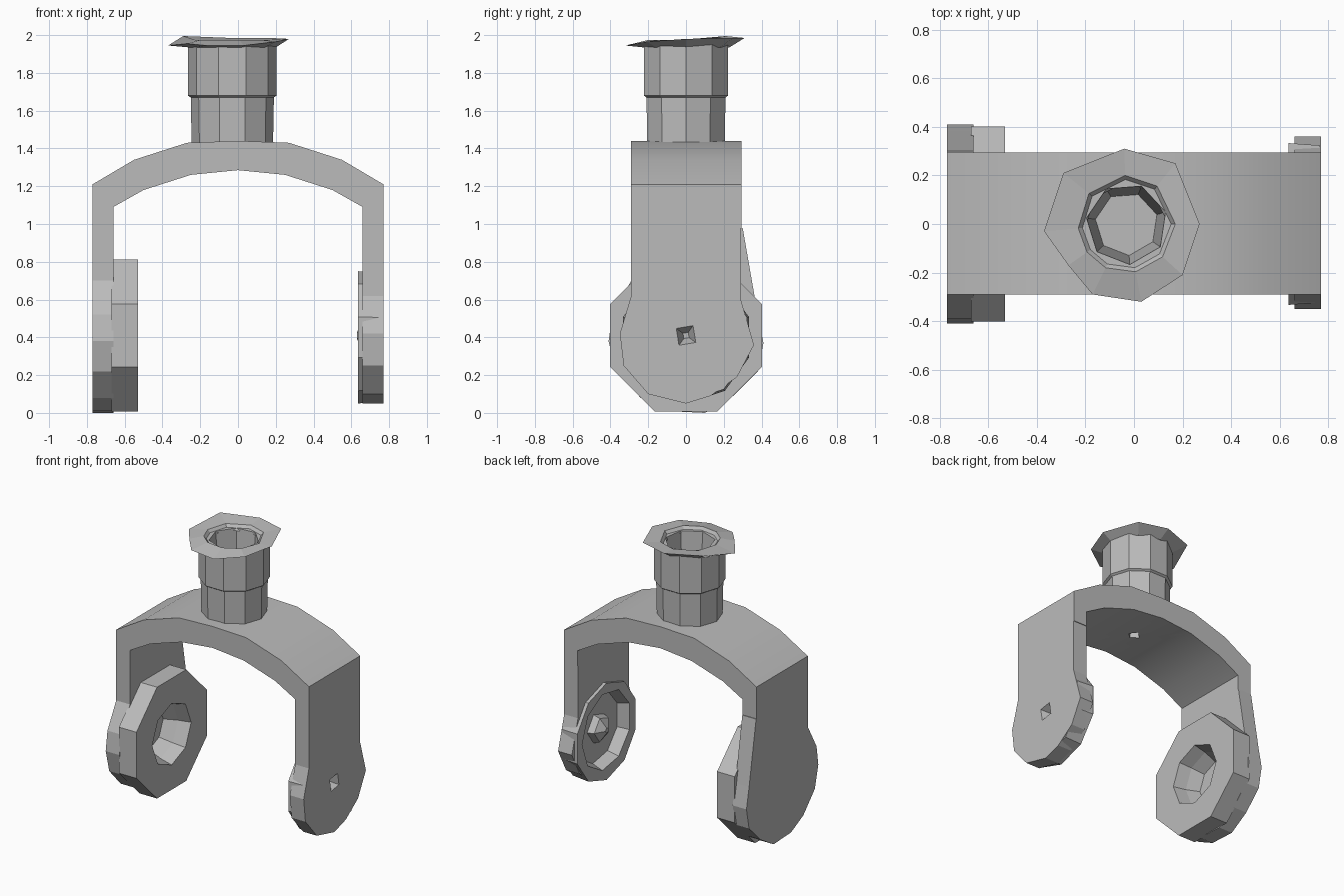
import bpy
from math import sin, cos, pi
from mathutils import Vector

cube = bpy.data.objects.get("Cube")
if cube:
    bpy.data.objects.remove(cube, do_unlink=True)

grey = bpy.data.materials.new("plain grey")
grey.use_nodes = True
COLOUR = (0.5, 0.5, 0.5, 1)
grey.diffuse_color = COLOUR
grey.node_tree.nodes["Principled BSDF"].inputs["Base Color"].default_value = COLOUR


def point(axis, u, v, w):
    """Place a profile point (u, v) at distance w along the axis."""
    return {"x": (w, u, v), "y": (u, w, v), "z": (u, v, w)}[axis]


def loft(name, axis, rings):
    """Solid through matching rings, each given as (points, distance)."""
    n = len(rings[0][0])
    verts = [point(axis, u, v, w) for pts, w in rings for u, v in pts]
    faces = [list(range(n)), list(range(len(verts) - n, len(verts)))]
    for r in range(len(rings) - 1):
        for i in range(n):
            j = (i + 1) % n
            a = r * n
            faces.append([a + i, a + j, a + n + j, a + n + i])
    mesh = bpy.data.meshes.new(name)
    mesh.from_pydata(verts, [], faces)
    obj = bpy.data.objects.new(name, mesh)
    bpy.context.collection.objects.link(obj)
    mesh.materials.append(grey)
    bpy.context.view_layer.objects.active = obj
    bpy.ops.object.mode_set(mode="EDIT")
    bpy.ops.mesh.select_all(action="SELECT")
    bpy.ops.mesh.normals_make_consistent(inside=False)
    bpy.ops.object.mode_set(mode="OBJECT")
    return obj


def ngon(n, r, cu=0, cv=0, turn=0.0):
    return [(cu + r * cos(turn + 2 * pi * i / n), cv + r * sin(turn + 2 * pi * i / n))
            for i in range(n)]


def cut(cutter, *targets):
    """Carve the cutter out of each target, then remove it."""
    cutter.hide_render = True
    for obj in targets:
        mod = obj.modifiers.new("cut", "BOOLEAN")
        mod.operation = "DIFFERENCE"
        mod.solver = "EXACT"
        mod.object = cutter
        bpy.context.view_layer.objects.active = obj
        bpy.ops.object.modifier_apply(modifier=mod.name)
    bpy.data.objects.remove(cutter, do_unlink=True)


def mirrored(half):
    return half + [(-u, v) for u, v in reversed(half) if u != 0]


# Arched bridge, with the tops of both legs
outer = [(-0.77, 0.98), (-0.77, 1.21), (-0.55, 1.34), (-0.27, 1.43), (0, 1.44)]
inner = [(-0.66, 0.98), (-0.66, 1.09), (-0.5, 1.18), (-0.25, 1.26), (0, 1.285)]
arch = loft("arch", "y", [(mirrored(outer) + mirrored(inner)[::-1], w) for w in (-0.29, 0.295)])
cut(loft("arch_hole_cutter", "z", [(ngon(4, 0.06), 1.2), (ngon(4, 0.03), 1.36)]), arch)

# Right arm: plate swelling into a round foot
plate = [(-0.29, 0.98), (-0.29, 0.7), (-0.39, 0.52), (-0.41, 0.38), (-0.37, 0.22), (-0.24, 0.08),
         (-0.1, 0.01), (0.1, 0), (0.25, 0.09), (0.38, 0.22), (0.41, 0.37), (0.38, 0.52), (0.3, 0.98)]
right_arm = loft("right_arm", "x", [(plate, -0.77), (plate, -0.66)])

# Octagonal boss on its inner face, with a socket
octagon = ngon(8, 0.435, 0, 0.41, pi / 8)
right_boss = loft("right_boss", "x", [(octagon, -0.67), (octagon, -0.53)])
socket = loft("socket_cutter", "x", [(ngon(8, 0.16, 0, 0.41), -0.71), (ngon(8, 0.2, 0, 0.41), -0.62),
                                     (ngon(8, 0.23, 0, 0.41), -0.5)])
cut(socket, right_arm, right_boss)

# Left arm: slimmer plate with a dished rim inside
plate = [(-0.29, 0.98), (-0.29, 0.62), (-0.35, 0.42), (-0.33, 0.25), (-0.2, 0.1), (0, 0.05),
         (0.13, 0.09), (0.27, 0.19), (0.36, 0.36), (0.29, 0.6), (0.29, 0.98)]
left_arm = loft("left_arm", "x", [(plate, 0.66), (plate, 0.77)])
left_rim = loft("left_rim", "x", [(ngon(10, 0.35, 0, 0.4, pi / 10), 0.635),
                                  (ngon(10, 0.34, 0, 0.4, pi / 10), 0.765)])
dish = loft("dish_cutter", "x", [(ngon(9, 0.29, 0, 0.41), 0.6), (ngon(9, 0.25, 0, 0.41), 0.715)])
cut(dish, left_arm, left_rim)

# Pivot stud in the dish and the small square hole outside
stud = loft("pivot_stud", "x", [(ngon(5, 0.11, 0, 0.41), 0.72), (ngon(5, 0.09, 0, 0.41), 0.67),
                                (ngon(5, 0.02, 0, 0.41), 0.63)])
hole = loft("pin_hole_cutter", "x", [(ngon(4, 0.02, 0, 0.41, 0.95), 0.7),
                                     (ngon(4, 0.07, 0, 0.41, 0.95), 0.78)])
cut(hole, left_arm, left_rim, stud)

# Stepped neck with a deep bore
CX = -0.03
neck = loft("neck", "z", [(ngon(10, r, CX, 0), w) for r, w in
                          ((0.215, 1.40), (0.22, 1.67), (0.235, 1.68), (0.235, 1.955))])
bore = loft("bore_cutter", "z", [(ngon(7, 0.13, CX, 0, 0.3), 1.5), (ngon(7, 0.175, CX, 0, 0.3), 2.05)])
cut(bore, neck)

# Warped thin brim around the mouth of the neck
edge = [(0.27, 0, 1.98), (0.17, 0.25, 1.985), (-0.04, 0.31, 1.985), (-0.29, 0.21, 1.995),
        (-0.37, -0.03, 1.945), (-0.27, -0.17, 1.955), (-0.17, -0.29, 1.945),
        (0.03, -0.32, 1.945), (0.2, -0.21, 1.965)]
n = len(edge)
verts = [Vector(p) for p in edge]
for radius, height in ((0.2, 1.975), (0.17, 1.94), (0.23, 1.935)):
    for p in edge:
        d = Vector((p[0] - CX, p[1], 0)).normalized() * radius
        verts.append(Vector((CX + d.x, d.y, height)))
faces = []
for r in range(4):
    for i in range(n):
        j, a, b = (i + 1) % n, r * n, (r + 1) % 4 * n
        faces.append((a + i, a + j, b + j, b + i))
mesh = bpy.data.meshes.new("brim")
mesh.from_pydata(verts, [], faces)
mesh.materials.append(grey)
bpy.context.collection.objects.link(bpy.data.objects.new("brim", mesh))

# Soften the curve of the arch only
for obj in bpy.context.selected_objects:
    obj.select_set(False)
arch.select_set(True)
bpy.context.view_layer.objects.active = arch
bpy.ops.object.shade_smooth_by_angle(angle=0.45)
